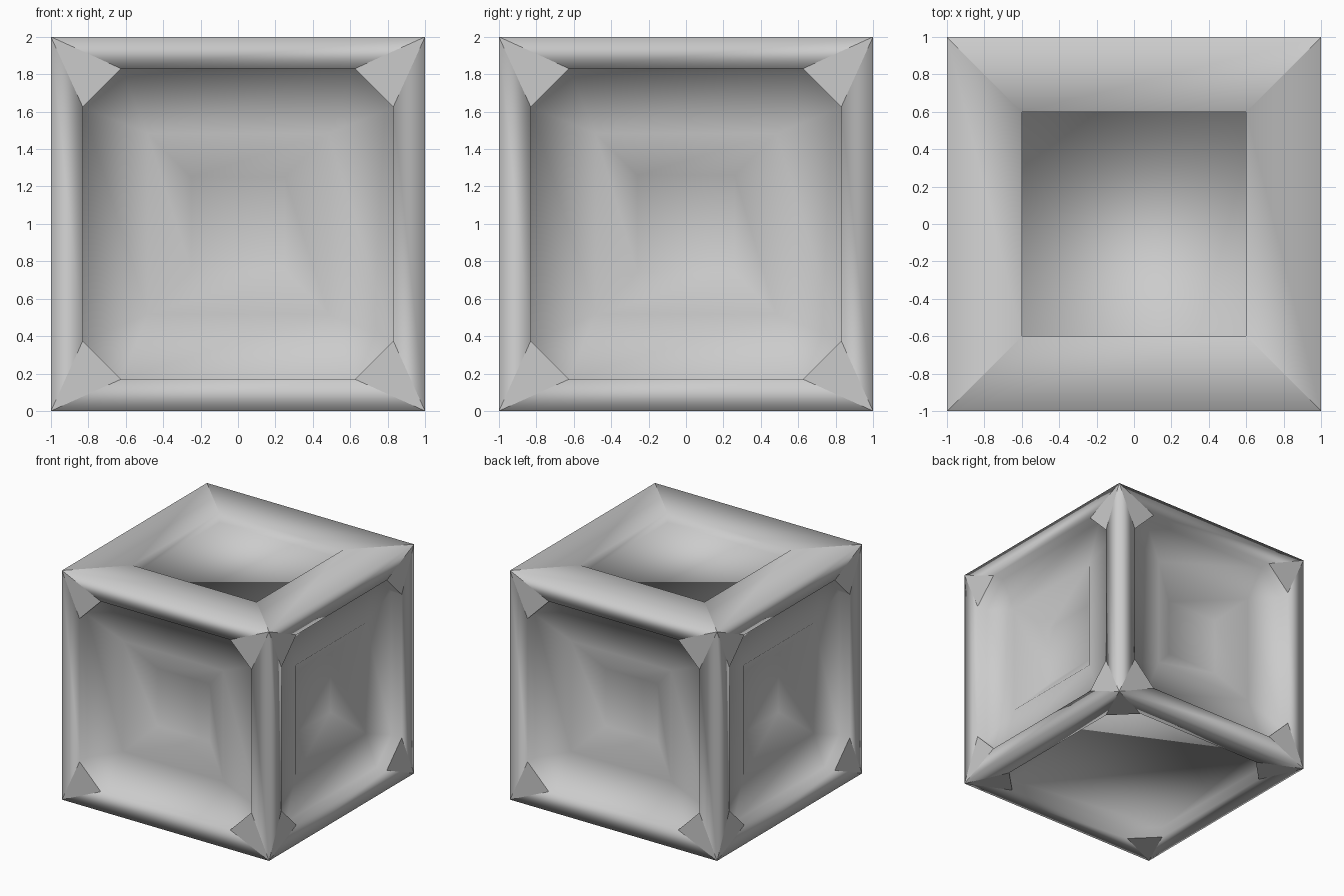
import bpy, bmesh
from math import pi
from mathutils import Matrix, Vector

if "Cube" in bpy.data.objects:
    bpy.data.objects.remove(bpy.data.objects["Cube"])

bm = bmesh.new()
flat_faces = []


def square(half, depth):
    """Four corners, anticlockwise, seen facing the side."""
    return [Vector((sx * half, sy * half, 1 - depth))
            for sx, sy in ((1, 1), (-1, 1), (-1, -1), (1, -1))]


def octagon(far, near, depth):
    """Square with cut corners: two points per corner."""
    pts = []
    for k in range(4):
        rot = Matrix.Rotation(k * pi / 2, 3, 'Z')
        pts += [rot @ Vector((far, near, 1 - depth)),
                rot @ Vector((near, far, 1 - depth))]
    return pts


def add_side(turn, rings):
    """Skin a list of rings (4 or 8 points each) and cap the last one."""
    loops = [[bm.verts.new(turn @ p + Vector((0, 0, 1))) for p in r] for r in rings]
    for a, b in zip(loops, loops[1:]):
        if len(a) == len(b):
            n = len(a)
            for i in range(n):
                j = (i + 1) % n
                bm.faces.new((a[i], a[j], b[j], b[i]))
            continue
        grow = len(b) == 8
        four, eight = (a, b) if grow else (b, a)
        for k in range(4):
            j = (k + 1) % 4
            e0, e1, e2 = eight[2 * k], eight[2 * k + 1], eight[2 * j]
            tri, quad = (four[k], e1, e0), (four[k], four[j], e2, e1)
            if not grow:
                tri, quad = tri[::-1], quad[::-1]
            f = bm.faces.new(tri)
            bm.faces.new(quad)
            if grow:
                flat_faces.append(f)
    bm.faces.new(loops[-1])


def frame(depth):
    """Bar frame with corner gussets and a straight wall going in."""
    return [square(1, 0), octagon(0.83, 0.625, 0), octagon(0.83, 0.625, depth)]


# four side panels with a flat ledge and a tapering pit
for k in range(4):
    turn = Matrix.Rotation(k * pi / 2, 3, 'Z') @ Matrix.Rotation(pi / 2, 3, 'X')
    inner = (0.25, 0.25) if k % 2 == 0 else (0.26, 0.29)
    add_side(turn, frame(0.1) + [square(0.483, 0.105), square(*inner)])

# top with a shallow square tray, bottom with a shallow cut-corner recess
add_side(Matrix.Identity(3), [square(1, 0), square(0.6, 0), square(0.6, 0.085)])
add_side(Matrix.Rotation(pi, 3, 'X'), frame(0.095))

# soft shading on the bars and panels, crisp corner gussets and mitres
for f in bm.faces:
    f.smooth = True
for f in flat_faces:
    f.smooth = False
bmesh.ops.remove_doubles(bm, verts=bm.verts, dist=0.001)
bmesh.ops.recalc_face_normals(bm, faces=bm.faces)


def is_corner(v):
    return min(abs(v.co.x), abs(v.co.y), abs(v.co.z - 1)) > 0.99


for e in bm.edges:
    if is_corner(e.verts[0]) != is_corner(e.verts[1]):
        e.smooth = False

mesh = bpy.data.meshes.new("crate")
bm.to_mesh(mesh)
bm.free()
crate = bpy.data.objects.new("crate", mesh)
bpy.context.collection.objects.link(crate)
